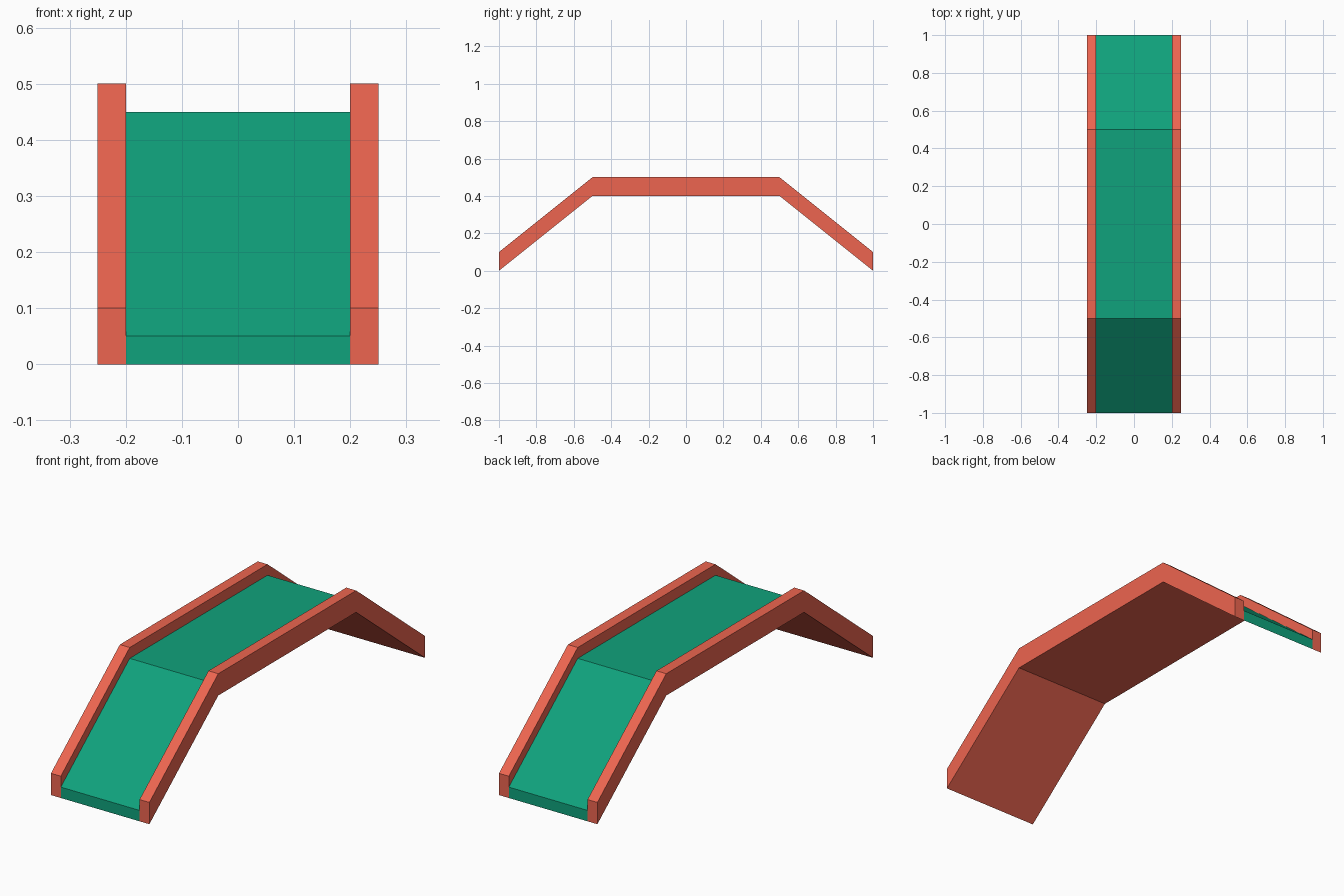
import bpy, bmesh

if "Cube" in bpy.data.objects:
    bpy.data.objects.remove(bpy.data.objects["Cube"])

def material(name, color):
    m = bpy.data.materials.new(name)
    m.diffuse_color = color
    m.use_nodes = True
    m.node_tree.nodes["Principled BSDF"].inputs["Base Color"].default_value = m.diffuse_color
    return m

RED = material("red_paint", (0.85, 0.13, 0.08, 1))
GREEN = material("green_paint", (0.005, 0.36, 0.2, 1))

# Underside path of the bridge in (y, z)
PATH = [(-1, 0), (-0.5, 0.4), (0.5, 0.4), (1, 0)]

def strip(name, x0, x1, height, mats):
    """Sweep a box section of the given height along the bridge path."""
    bm = bmesh.new()
    rings = [[bm.verts.new((x, y, z + dz))
              for x, dz in ((x0, 0), (x1, 0), (x1, height), (x0, height))]
             for y, z in PATH]
    for a, b in zip(rings, rings[1:]):
        for i in range(4):
            j = (i + 1) % 4
            f = bm.faces.new((a[i], a[j], b[j], b[i]))
            if i == 0:  # underside
                f.material_index = len(mats) - 1
    bm.faces.new(rings[0])
    bm.faces.new(rings[-1][::-1])
    bmesh.ops.recalc_face_normals(bm, faces=bm.faces)
    me = bpy.data.meshes.new(name)
    bm.to_mesh(me)
    bm.free()
    for m in mats:
        me.materials.append(m)
    ob = bpy.data.objects.new(name, me)
    bpy.context.collection.objects.link(ob)
    return ob

# Walkway: green on top and ends, red underneath
strip("deck", -0.2, 0.2, 0.05, [GREEN, RED])

# Side rails
strip("left_rail", -0.25, -0.2, 0.1, [RED])
strip("right_rail", 0.2, 0.25, 0.1, [RED])
